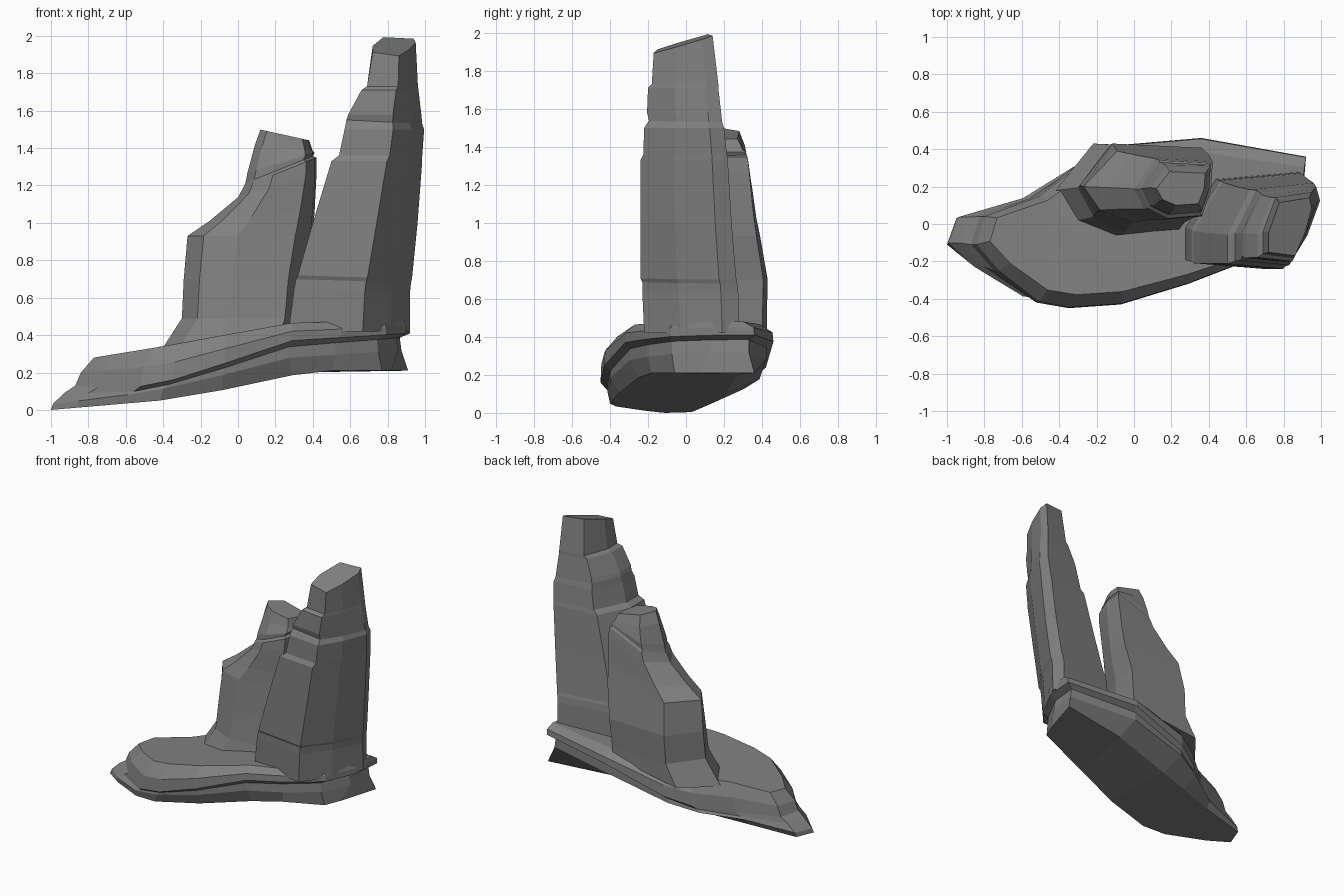
import bpy, bmesh

if "Cube" in bpy.data.objects:
    bpy.data.objects.remove(bpy.data.objects["Cube"])

stone = bpy.data.materials.new("grey_stone")
stone.use_nodes = True
grey = (0.22, 0.22, 0.22, 1)
stone.diffuse_color = grey
stone.node_tree.nodes["Principled BSDF"].inputs["Base Color"].default_value = grey


def loft(name, rings):
    """Bridge equal rings of points from bottom to top and cap both ends."""
    bm = bmesh.new()
    loops = [[bm.verts.new(p) for p in ring] for ring in rings]
    n = len(loops[0])
    for low, high in zip(loops, loops[1:]):
        for i in range(n):
            j = (i + 1) % n
            bm.faces.new((low[i], low[j], high[j], high[i]))
    bm.faces.new(loops[0][::-1])
    bm.faces.new(loops[-1])
    bmesh.ops.triangulate(bm, faces=[f for f in bm.faces if len(f.verts) > 4])
    bmesh.ops.recalc_face_normals(bm, faces=bm.faces)
    mesh = bpy.data.meshes.new(name)
    bm.to_mesh(mesh)
    bm.free()
    mesh.materials.append(stone)
    obj = bpy.data.objects.new(name, mesh)
    bpy.context.collection.objects.link(obj)
    return obj


def height(profile, x):
    """Height of a layer at x, along a bent line."""
    for (xa, za), (xb, zb) in zip(profile, profile[1:]):
        if x <= xb:
            return za + (zb - za) * max(0, x - xa) / (xb - xa)
    return profile[-1][1]


def pillar(name, outline, levels, top_pitch):
    """Fit the unit outline to each level's box; tilt slopes the level along x,
    and top_pitch raises the back of the top level."""
    rings = []
    for level in levels:
        z, x0, x1, y0, y1, tilt = level
        pitch = top_pitch if level == levels[-1] else 0
        rings.append([(x0 + (x1 - x0) * u, y0 + (y1 - y0) * v,
                       z + tilt * (x1 - x0) * (u - 0.5) + pitch * (v - 0.5))
                      for u, v in outline])
    return loft(name, rings)


# Sloping base slab: a narrow foot below a wide lip, with an undercut between
foot = [(-1, -.11), (-.86, -.22), (-.6, -.37), (-.42, -.4), (-.08, -.35),
        (.29, -.25), (.5, -.18), (.77, -.06), (.82, .06), (.91, .36),
        (.36, .27), (-.1, .21), (-.33, .17), (-.6, .1), (-.95, .03)]
plan = [(-1, -.11), (-.86, -.25), (-.6, -.42), (-.4, -.45), (-.08, -.43),
        (.29, -.32), (.55, -.22), (.79, -.08), (.9, .14), (.92, .36),
        (.36, .46), (-.12, .42), (-.33, .33), (-.6, .15), (-.95, .04)]
# each layer: outline, left stretch, right stretch, depth stretch, height line
layers = [
    (foot, 1, 1, 1, [(-1, 0), (-.65, .03), (-.42, .05), (0, .12), (.4, .21), (.92, .21)]),
    (plan, .99, .95, .92, [(-1, .03), (-.6, .08), (-.3, .13), (.28, .28), (.92, .32)]),
    (plan, .93, .94, .92, [(-.93, .09), (-.6, .09), (-.3, .15), (.28, .34), (.92, .39)]),
    (plan, .87, 1, 1, [(-.87, .13), (-.6, .11), (-.3, .17), (.28, .37), (.92, .41)]),
    (plan, .84, 1, .99, [(-.83, .2), (-.4, .24), (.28, .42), (.92, .45)]),
    (plan, .77, .99, .84, [(-.77, .28), (-.4, .34), (.28, .465), (.92, .48)]),
]
rings = []
for outline, left, right, depth, line in layers:
    points = [(x * (left if x < 0 else right), y * depth) for x, y in outline]
    rings.append([(x, y, height(line, x)) for x, y in points])
loft("base_slab", rings)

# Tall pillar, a leaning slab that steps in towards its pitched peak
tall_plan = [(0, .06), (.61, 0), (.84, .38), (1, .82), (.95, 1), (.25, .92), (0, .4)]
pillar("tall_pillar", tall_plan, [
    (.42, .27, .92, -.22, .28, 0),
    (.64, .30, .92, -.23, .275, -.03),
    (.69, .31, .925, -.23, .27, -.03),
    (.71, .32, .93, -.24, .265, -.03),
    (1.0, .40, .96, -.24, .24, 0),
    (1.33, .50, .985, -.24, .22, 0),
    (1.36, .54, .985, -.225, .215, 0),
    (1.50, .57, .995, -.22, .2, 0),
    (1.54, .58, .985, -.195, .19, -.05),
    (1.58, .59, .98, -.205, .185, 0),
    (1.71, .66, .965, -.2, .17, 0),
    (1.73, .69, .962, -.18, .17, 0),
    (1.945, .72, .95, -.17, .14, -.1)], .1)

# Short pillar, with a broad shoulder on one side and a small cap
short_plan = [(0, .5), (.13, .17), (.4, 0), (.86, .05), (.98, .5), (1, .95), (.27, 1)]
pillar("short_pillar", short_plan, [
    (.36, -.42, .33, -.07, .43, .15),
    (.49, -.30, .34, -.04, .425, 0),
    (.70, -.29, .36, -.015, .43, 0),
    (.93, -.27, .40, .01, .39, 0),
    (1.04, -.15, .41, .02, .37, .1),
    (1.20, .0, .42, .025, .35, .3),
    (1.27, .03, .42, .03, .34, .4),
    (1.285, .04, .40, .05, .33, .4),
    (1.32, .05, .41, .05, .33, .3),
    (1.40, .09, .40, .08, .31, -.1),
    (1.47, .12, .38, .1, .28, -.22)], 0)
